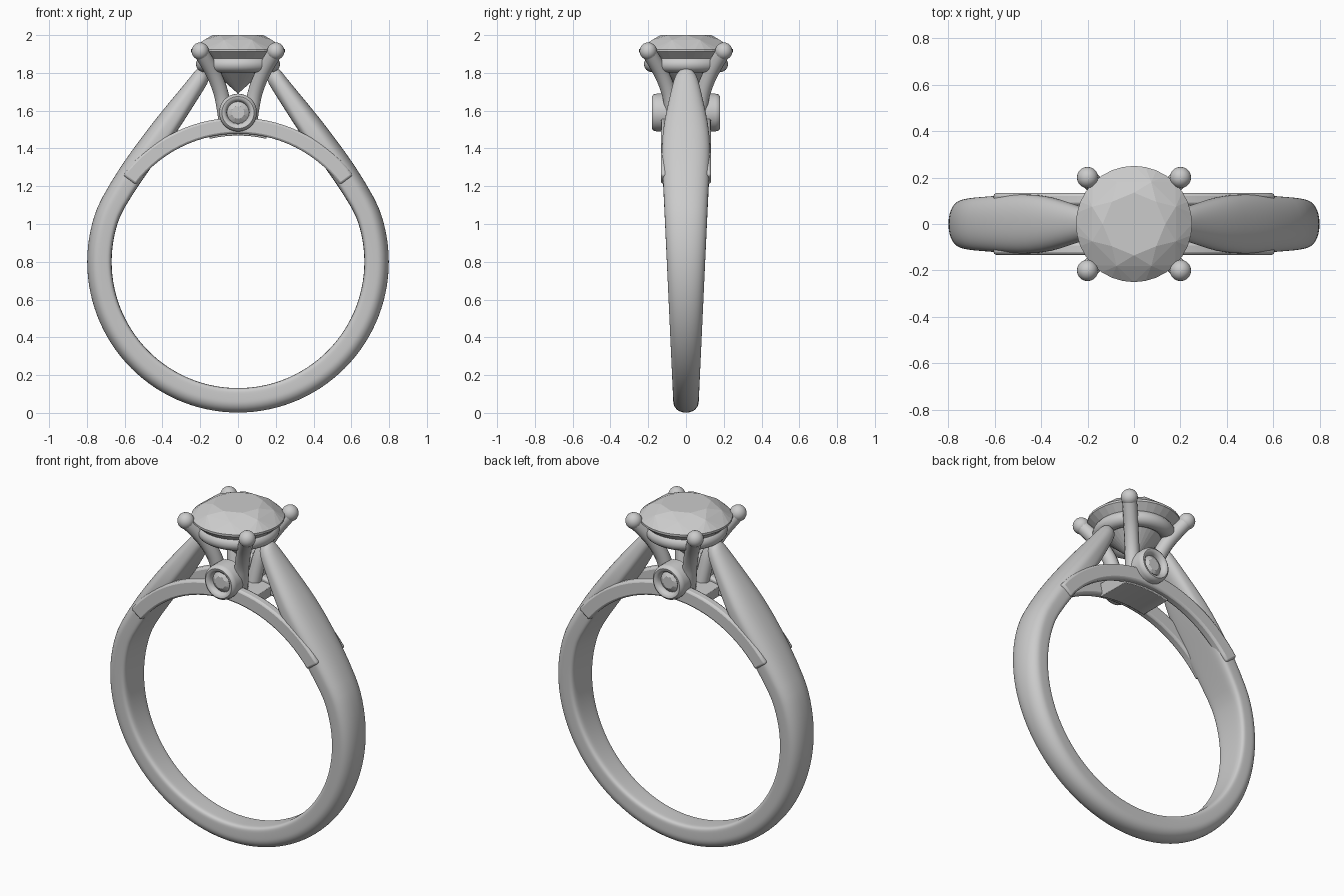
import bpy, bmesh, math
from mathutils import Vector

if "Cube" in bpy.data.objects:
    bpy.data.objects.remove(bpy.data.objects["Cube"])

CZ = 0.8                       # centre height of the finger hole
R_IN, R_OUT = 0.67, 0.8


def finish(bm, name, angle=None):
    bmesh.ops.recalc_face_normals(bm, faces=bm.faces)
    me = bpy.data.meshes.new(name)
    bm.to_mesh(me)
    bm.free()
    ob = bpy.data.objects.new(name, me)
    bpy.context.collection.objects.link(ob)
    if angle:
        bpy.ops.object.select_all(action='DESELECT')
        ob.select_set(True)
        bpy.context.view_layer.objects.active = ob
        bpy.ops.object.shade_smooth_by_angle(angle=math.radians(angle))
    return ob


def loft(name, rings, closed=False, angle=40):
    """Skin a list of equal-length point rings."""
    bm = bmesh.new()
    vs = [[bm.verts.new(p) for p in r] for r in rings]
    n = len(vs[0])
    pairs = list(zip(vs, vs[1:])) + ([(vs[-1], vs[0])] if closed else [])
    for a, b in pairs:
        for i in range(n):
            j = (i + 1) % n
            bm.faces.new((a[i], a[j], b[j], b[i]))
    if not closed:
        bm.faces.new(vs[0])
        bm.faces.new(vs[-1])
    return finish(bm, name, angle)


def circle(r, z, n, turn=0.0):
    return [Vector((r * math.cos(2 * math.pi * (i + turn) / n),
                    r * math.sin(2 * math.pi * (i + turn) / n), z)) for i in range(n)]


def polar(r, deg):
    a = math.radians(deg)
    return r * math.cos(a), CZ + r * math.sin(a)


def hull(name, pts):
    bm = bmesh.new()
    for p in pts:
        bm.verts.new(p)
    res = bmesh.ops.convex_hull(bm, input=bm.verts)
    bmesh.ops.dissolve_limit(bm, angle_limit=0.01, verts=bm.verts, edges=bm.edges)
    return finish(bm, name)


# Shank: stations of (inner x,z), (outer x,z), half width, inner squareness
half = []
for d in range(-90, 29, 6):
    i, o = polar(R_IN, d), polar(R_OUT, d)
    half.append((i, o, 0.065 + 0.046 * (i[1] + o[1]) / 2, 6))
half += [((.51, 1.23), (.62, 1.31), .124, 6), ((.42, 1.355), (.52, 1.445), .130, 5),
         ((.33, 1.475), (.43, 1.565), .121, 4), ((.24, 1.62), (.325, 1.69), .09, 3),
         ((.165, 1.735), (.243, 1.79), .066, 2), ((.153, 1.765), (.22, 1.82), .05, 2),
         ((.158, 1.79), (.19, 1.833), .022, 2)]
mirror = [((-i[0], i[1]), (-o[0], o[1]), w, e) for i, o, w, e in half[1:]]
rings = []
for i, o, w, e in mirror[::-1] + half:
    i, o = Vector((i[0], 0, i[1])), Vector((o[0], 0, o[1]))
    ring = []
    for k in range(36):
        a = 2 * math.pi * k / 36
        c, s = math.cos(a), math.sin(a)
        p = 2 / (2.2 if c > 0 else e)
        t = 0.5 + 0.5 * math.copysign(abs(c) ** p, c)
        y = w * math.copysign(abs(s) ** p, s)
        ring.append(i.lerp(o, t) + Vector((0, y, 0)))
    rings.append(ring)
shank = loft("shank", rings, angle=50)
m = shank.modifiers.new("smooth", 'SUBSURF')
m.levels = m.render_levels = 1


def arc_bar(name, a0, a1, r0, r1, y0, y1, bevel):
    """Curved bar following the finger hole."""
    rr = []
    n = 28
    for k in range(n + 1):
        d = a0 + (a1 - a0) * k / n
        ring = []
        for r, y in ((r0, y0), (r1, y0), (r1, y1), (r0, y1)):
            x, z = polar(r, d)
            ring.append(Vector((x, y, z)))
        rr.append(ring)
    ob = loft(name, rr, angle=35)
    b = ob.modifiers.new("round", 'BEVEL')
    b.width, b.segments = bevel, 2


# Arch rails over the finger and the bridge joining them
arc_bar("front_rail", 37, 143, 0.678, 0.763, -0.133, -0.08, 0.012)
arc_bar("back_rail", 37, 143, 0.678, 0.763, 0.08, 0.133, 0.012)
arc_bar("bridge", 77, 103, 0.668, 0.74, -0.1, 0.1, 0.004)

# Side bezels with small stones, front and back
profile = [(.085, .06), (.1, .075), (.1, .155), (.096, .172), (.085, .181), (.073, .179),
           (.062, .168), (.058, .15), (.058, .12)]
for side, s in (("front", -1), ("back", 1)):
    loft(side + "_bezel", [[Vector((p.x, s * p.z, 1.59 + p.y)) for p in circle(r, y, 40)]
                           for r, y in profile])
    stone = circle(.059, .15, 16) + circle(.035, .167, 8, .5) + circle(.02, .1, 8)
    hull(side + "_side_stone", [Vector((p.x, s * p.z, 1.59 + p.y)) for p in stone])

# Centre stone: brilliant cut
hull("centre_stone", circle(.135, 2.0, 8) + circle(.195, 1.974, 8, .5)
     + circle(.25, 1.924, 32) + circle(.25, 1.912, 32)
     + circle(.11, 1.788, 8, .5) + [Vector((0, 0, 1.69))])

# Seat ring under the stone
seat = []
for k in range(64):
    a = 2 * math.pi * k / 64
    ring = []
    for j in range(16):
        b = 2 * math.pi * j / 16
        r = 0.178 + 0.045 * math.cos(b)
        ring.append(Vector((r * math.cos(a), r * math.sin(a), 1.845 + 0.042 * math.sin(b))))
    seat.append(ring)
loft("seat_ring", seat, closed=True)

# Four prongs with ball tips
path = [(.06, 1.52), (.075, 1.62), (.09, 1.70), (.125, 1.79), (.165, 1.86), (.2, 1.915)]
for sx, fx in ((-1, "left"), (1, "right")):
    for sy, fy in ((-1, "front"), (1, "back")):
        cu = bpy.data.curves.new(f"{fy}_{fx}_prong", 'CURVE')
        cu.dimensions = '3D'
        cu.bevel_depth, cu.bevel_resolution = 0.04, 4
        cu.use_fill_caps = True
        sp = cu.splines.new('NURBS')
        sp.points.add(len(path) - 1)
        sp.use_endpoint_u = True
        sp.order_u = 3
        for pt, (d, z) in zip(sp.points, path):
            pt.co = (sx * d, sy * d, z, 1)
        ob = bpy.data.objects.new(cu.name, cu)
        bpy.context.collection.objects.link(ob)
        bm = bmesh.new()
        bmesh.ops.create_uvsphere(bm, u_segments=20, v_segments=12, radius=0.046)
        tip = finish(bm, f"{fy}_{fx}_prong_tip", 60)
        tip.location = (sx * .2, sy * .2, 1.915)
